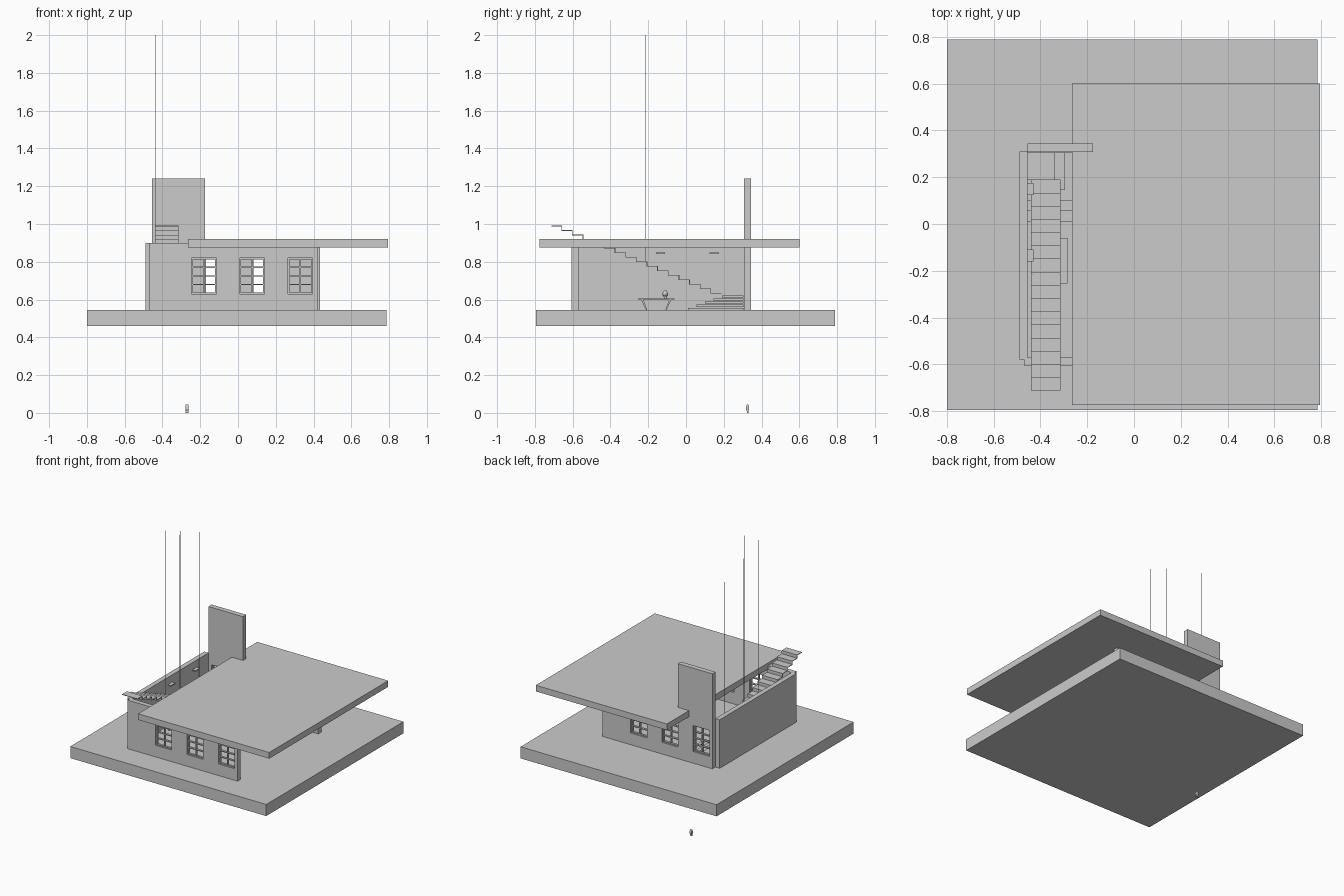
import bpy, bmesh, math
from mathutils import Vector

if "Cube" in bpy.data.objects:
    bpy.data.objects.remove(bpy.data.objects["Cube"])


def finish(name, bm):
    bmesh.ops.recalc_face_normals(bm, faces=bm.faces)
    me = bpy.data.meshes.new(name)
    bm.to_mesh(me)
    bm.free()
    ob = bpy.data.objects.new(name, me)
    bpy.context.collection.objects.link(ob)
    return ob


def add_box(bm, x, y, z):
    vs = bmesh.ops.create_cube(bm, size=1)["verts"]
    for v in vs:
        v.co = Vector([(a + b) / 2 + c * (b - a) for c, (a, b) in zip(v.co, (x, y, z))])


def boxes(name, *items):
    bm = bmesh.new()
    for it in items:
        add_box(bm, *it)
    return finish(name, bm)


def prism(name, pts, axis, lo, hi):
    """Extrude a 2D profile along x (points are y,z) or y (points are x,z)."""
    bm = bmesh.new()
    vs = [bm.verts.new((lo, a, b) if axis == "x" else (a, lo, b)) for a, b in pts]
    f = bm.faces.new(vs)
    ext = bmesh.ops.extrude_face_region(bm, geom=[f])["geom"]
    off = Vector((hi - lo, 0, 0)) if axis == "x" else Vector((0, hi - lo, 0))
    bmesh.ops.translate(bm, vec=off, verts=[v for v in ext if isinstance(v, bmesh.types.BMVert)])
    return finish(name, bm)


def lathe(name, pts, centre, n=12):
    bm = bmesh.new()
    rings = [[bm.verts.new((centre[0] + r * math.cos(2 * math.pi * i / n),
                            centre[1] + r * math.sin(2 * math.pi * i / n),
                            centre[2] + z)) for i in range(n)] for r, z in pts]
    for a, b in zip(rings, rings[1:]):
        for i in range(n):
            j = (i + 1) % n
            bm.faces.new((a[i], a[j], b[j], b[i]))
    bm.faces.new(rings[0])
    bm.faces.new(rings[-1])
    return finish(name, bm)


FLOOR, WALL_TOP = 0.545, 0.90
WIN_W, WZ0, WZ1 = 0.13, 0.63, 0.82


def cut_windows(wall, xs, y):
    cutter = boxes("window_cutter", *[((x, x + WIN_W), (y - 0.1, y + 0.1), (WZ0, WZ1)) for x in xs])
    cutter.hide_render = True
    mod = wall.modifiers.new("openings", "BOOLEAN")
    mod.operation = "DIFFERENCE"
    mod.solver = "EXACT"
    mod.object = cutter
    bpy.context.view_layer.objects.active = wall
    bpy.ops.object.modifier_apply(modifier=mod.name)
    bpy.data.objects.remove(cutter)


def window(name, x, y, cols=2, rows=4, t=0.007):
    d = (y - 0.008, y + 0.008)
    bars = []
    for i in range(cols + 1):
        c = x + t / 2 + (WIN_W - t) * i / cols
        bars.append(((c - t / 2, c + t / 2), d, (WZ0, WZ1)))
    for j in range(rows + 1):
        c = WZ0 + t / 2 + (WZ1 - WZ0 - t) * j / rows
        bars.append(((x, x + WIN_W), d, (c - t / 2, c + t / 2)))
    boxes(name, *bars)


# Ground slab and roof slab
boxes("ground_slab", ((-0.80, 0.785), (-0.795, 0.79), (0.46, FLOOR)))
boxes("roof_slab", ((-0.265, 0.795), (-0.775, 0.60), (0.875, 0.92)))

# Walls (right side is open)
boxes("left_wall", ((-0.49, -0.455), (-0.58, 0.31), (FLOOR, WALL_TOP)))
front = boxes("front_wall", ((-0.47, 0.42), (-0.605, -0.57), (FLOOR, WALL_TOP)))
back = prism("back_wall", [(-0.455, FLOOR), (0.433, FLOOR), (0.433, WALL_TOP), (-0.175, WALL_TOP),
                           (-0.175, 1.24), (-0.455, 1.24)], "y", 0.308, 0.345)

# Windows
front_x = [-0.245 + 0.255 * i for i in range(3)]
back_x = [-0.43 + 0.253 * i for i in range(3)]
cut_windows(front, front_x, -0.5875)
cut_windows(back, back_x, 0.3265)
for i in range(3):
    window(f"front_window_{i + 1}", front_x[i], -0.5875)
    window(f"back_window_{i + 1}", back_x[i], 0.3265)

# Corner platform: five stacked steps that shrink toward the corner
for i in range(5):
    z = FLOOR + 0.0165 * i
    boxes(f"platform_step_{i + 1}",
          ((-0.455, -0.16 - 0.045 * i), (0.01 + 0.045 * i, 0.305), (z, z + 0.011)))

# Folded-plate stair rising toward the front
N, RUN, RISE, T = 16, 0.0564, 0.0237, 0.004
upper = []
for i in range(N):
    y, z = 0.19 - RUN * i, 0.636 + RISE * i
    upper += [(y, z), (y - RUN, z)]
lower = [(y - T, z - T) for y, z in upper]
lower[-1] = (upper[-1][0], lower[-1][1])
prism("folded_stair", upper + lower[::-1], "x", -0.44, -0.315)

# Suspension cables in three pairs
for i, (y, z0, z1) in enumerate([(0.175, 0.635, 1.84), (-0.045, 0.725, 1.93), (-0.215, 0.795, 2.0)]):
    for side, x in (("left", -0.435), ("right", -0.32)):
        lathe(f"cable_{side}_{i + 1}", [(0.001, 0), (0.001, z1 - z0)], (x, y, z0), 6)

# Small wall shelves on the left wall
for i, y in enumerate((0.15, -0.135)):
    boxes(f"wall_shelf_{i + 1}", ((-0.456, -0.43), (y - 0.025, y + 0.025), (0.84, 0.848)))

# Table with splayed legs
boxes("table_top", ((-0.42, -0.285), (-0.255, -0.06), (0.599, 0.605)))
for side, x in (("left", -0.415), ("right", -0.30)):
    for end, s in (("front", -1), ("back", 1)):
        c = -0.1575
        prism(f"table_leg_{side}_{end}", [(c + s * 0.08, 0.6), (c + s * 0.055, FLOOR),
                                          (c + s * 0.048, FLOOR), (c + s * 0.068, 0.6)], "x", x, x + 0.01)

# Bulb-shaped lamp on the table and the small loose lamp below the slab
bulb = [(0.007, 0), (0.007, 0.008), (0.015, 0.02), (0.014, 0.03), (0.007, 0.041), (0.002, 0.046)]
lathe("table_lamp", bulb, (-0.35, -0.11, 0.605))
half = [(0.004, 0), (0.004, 0.01), (0.009, 0.02), (0.008, 0.032), (0.003, 0.045)]
prism("loose_lamp", [(0.326 + r, z) for r, z in half] + [(0.326 - r, z) for r, z in half[::-1]],
      "x", -0.278, -0.263)
